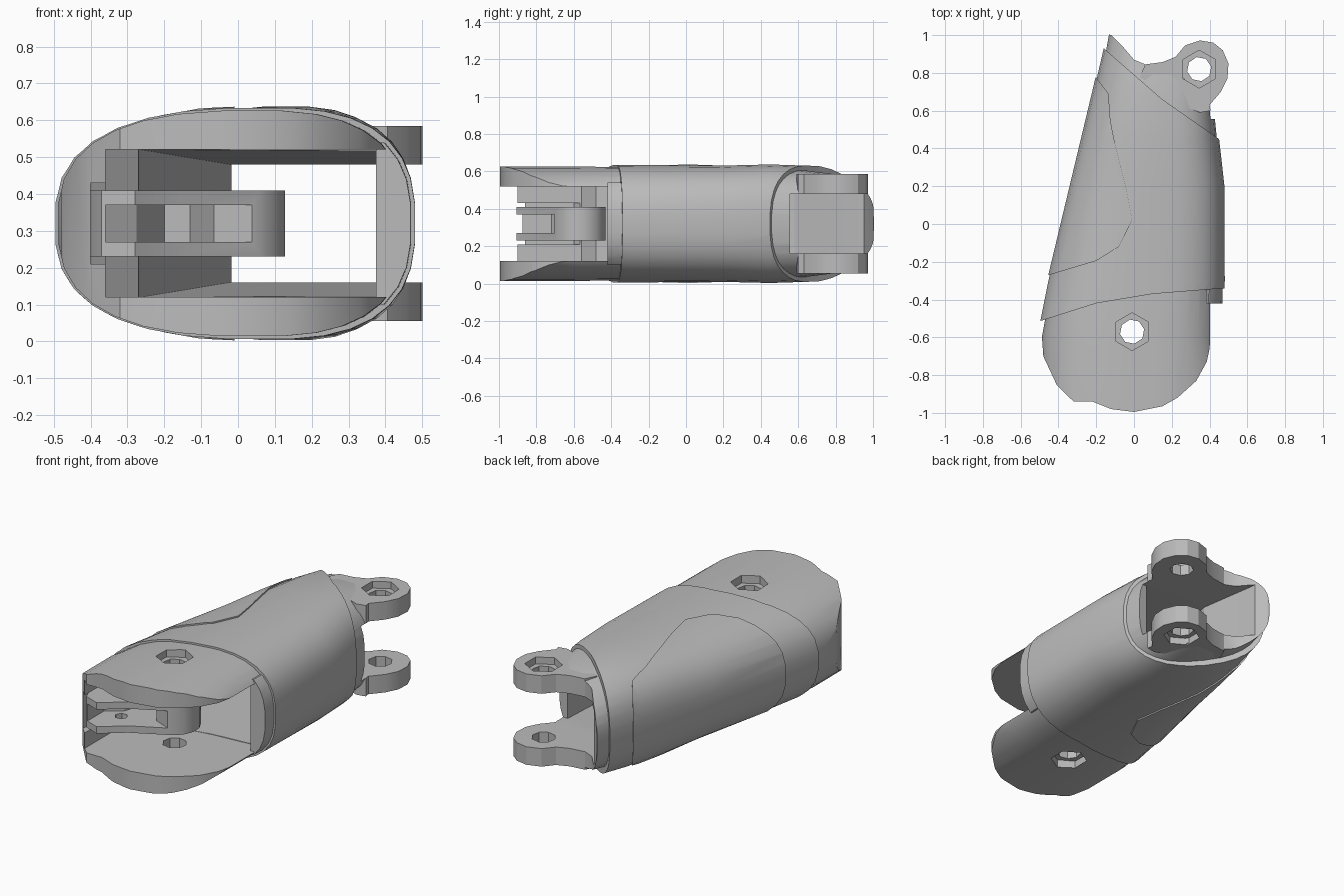
import bpy, bmesh, math

cube = bpy.data.objects.get("Cube")
if cube:
    bpy.data.objects.remove(cube, do_unlink=True)

MID = 0.32  # height of the mirror plane

grey = bpy.data.materials.new("plain grey")
grey.use_nodes = True
grey.diffuse_color = (0.5, 0.5, 0.5, 1)
grey.node_tree.nodes["Principled BSDF"].inputs["Base Color"].default_value = (0.5, 0.5, 0.5, 1)


def new_object(name, bm):
    bmesh.ops.recalc_face_normals(bm, faces=bm.faces)
    mesh = bpy.data.meshes.new(name)
    bm.to_mesh(mesh)
    bm.free()
    mesh.materials.append(grey)
    ob = bpy.data.objects.new(name, mesh)
    bpy.context.collection.objects.link(ob)
    return ob


def prism(name, outline, z0, z1, taper=0.0):
    """Extrude a plan outline; taper closes floor and ceiling together along y."""
    bm = bmesh.new()
    low = [bm.verts.new((x, y, z0 + taper * y)) for x, y in outline]
    high = [bm.verts.new((x, y, z1 - taper * y)) for x, y in outline]
    bm.faces.new(low)
    bm.faces.new(high)
    for i in range(len(low)):
        j = (i + 1) % len(low)
        bm.faces.new((low[i], low[j], high[j], high[i]))
    return new_object(name, bm)


def ring(cx, cy, r, n, start=0.0):
    return [(cx + r * math.cos(start + math.tau * i / n),
             cy + r * math.sin(start + math.tau * i / n)) for i in range(n)]


def loft(name, stations, grow=0.0, sides=32, power=2.65, peak=0.57):
    """Skin rounded sections, fullest right of centre; a station is y, left, right, half height."""
    bm = bmesh.new()
    loops = []
    for y, left, right, h in stations:
        crest = left + (right - left) * peak
        loop = []
        for i in range(sides):
            a = math.tau * (i + 0.5) / sides
            c, s = math.cos(a), math.sin(a)
            x = math.copysign(abs(c) ** (2 / power), c)
            z = math.copysign(abs(s) ** (2 / power), s)
            half = (right - crest if c > 0 else crest - left) + grow
            loop.append(bm.verts.new((crest + x * half, y, MID + z * (h + grow))))
        loops.append(loop)
    for a, b in zip(loops, loops[1:]):
        for i in range(sides):
            j = (i + 1) % sides
            bm.faces.new((a[i], a[j], b[j], b[i]))
    bm.faces.new(loops[0])
    bm.faces.new(loops[-1])
    return new_object(name, bm)


def combine(ob, operation, *others):
    for other in others:
        mod = ob.modifiers.new("cut", "BOOLEAN")
        mod.operation = operation
        mod.solver = "EXACT"
        mod.object = other
        bpy.context.view_layer.objects.active = ob
        bpy.ops.object.modifier_apply(modifier=mod.name)
        bpy.data.objects.remove(other, do_unlink=True)


def finish(ob):
    bpy.ops.object.select_all(action="DESELECT")
    ob.select_set(True)
    bpy.context.view_layer.objects.active = ob
    bpy.ops.object.shade_smooth_by_angle(angle=math.radians(28))


def bolt_cutters(x, y, low, high, depth):
    """Through hole with a hexagonal recess at both outer ends."""
    hexagon = ring(x, y, 0.1, 6, math.pi / 6)
    return (prism("hole", ring(x, y, 0.065, 8, 0.2), -0.5, 1.2),
            prism("recess", hexagon, high - depth, 1.2),
            prism("recess", hexagon, -0.5, low + depth))


BODY = [(-0.7, -0.535, 0.475, 0.315), (-0.3, -0.455, 0.482, 0.315), (0.2, -0.335, 0.48, 0.312),
        (0.45, -0.275, 0.452, 0.318), (0.7, -0.215, 0.415, 0.31), (1.02, -0.14, 0.36, 0.27)]


def tunnel():
    """Hollow that narrows through the sleeve, then opens out between the rear lugs."""
    return (prism("front_hollow", [(0.375, -0.7), (0.375, 0.58), (-0.018, 0.58), (-0.27, -0.46),
                                   (-0.34, -0.7)], 0.137, 0.503, 0.04),
            prism("rear_hollow", [(0.375, 0.555), (0.7, 0.567), (0.7, 1.2), (-0.09, 1.2),
                                  (-0.07, 0.92), (-0.016, 0.57)], 0.16, 0.48))


# Main sleeve, trimmed by the front seam and the slanted rear rim
sleeve = loft("sleeve", BODY)
combine(sleeve, "INTERSECT", prism("trim", [
    (-0.8, -0.57), (-0.5, -0.515), (-0.2, -0.42), (0.1, -0.37), (0.48, -0.34), (0.8, -0.33),
    (0.8, 0.18), (0.45, 0.45), (0.15, 0.66), (-0.16, 0.93), (-0.6, 1.3)], -0.5, 1.2))
combine(sleeve, "DIFFERENCE", *tunnel())
finish(sleeve)

# Raised panel wrapping the left-hand edge of the plan
panel = loft("side_panel", BODY, grow=0.008)
combine(panel, "INTERSECT", prism("trim", [
    (-0.8, -0.36), (-0.45, -0.27), (-0.2, -0.195), (-0.08, -0.12), (-0.01, 0.02), (-0.04, 0.18),
    (-0.1, 0.42), (-0.125, 0.55), (-0.135, 0.69), (-0.2, 0.775), (-0.6, 0.9)], -0.5, 1.2))
combine(panel, "DIFFERENCE", *tunnel())
finish(panel)

# Front clevis: rounded plan, open to the front and one side
clevis = loft("front_clevis", [(-1.1, -0.49, 0.455, 0.307), (-0.6, -0.49, 0.46, 0.307),
                               (-0.33, -0.44, 0.46, 0.304)])
combine(clevis, "INTERSECT", prism("trim", [
    (-0.6, -0.52), (-0.49, -0.56), (-0.48, -0.7), (-0.41, -0.85), (-0.32, -0.94), (-0.22, -0.94),
    (-0.12, -0.98), (0.0, -0.995), (0.15, -0.965), (0.23, -0.92), (0.33, -0.83), (0.385, -0.73),
    (0.4, -0.66), (0.41, -0.5), (0.42, -0.35), (0.0, -0.34), (-0.6, -0.45)], -0.5, 1.2))
combine(clevis, "DIFFERENCE",
        prism("slot", [(-0.36, -1.2), (-0.36, -0.56), (-0.27, -0.48), (-0.23, -0.2),
                       (0.8, -0.2), (0.8, -1.2)], 0.12, 0.52),
        prism("wall_notch", [(-0.3, -1.2), (-0.4, -1.2), (-0.4, -0.6), (-0.3, -0.52)], 0.21, 0.43),
        *bolt_cutters(-0.01, -0.57, 0.01, 0.63, 0.05))
finish(clevis)

# Liner rim of the sleeve, closing the side of the clevis slot
rim = loft("slot_rim", BODY, grow=-0.01)
combine(rim, "INTERSECT", prism("trim", [
    (0.375, -0.42), (0.6, -0.42), (0.6, -0.3), (0.375, -0.3)], 0.1, 0.54))
finish(rim)

# Hinge tongue: rounded arm with a slotted middle and a pin hole
arc = [(0.14 * math.cos(a) - 0.01, 0.14 * math.sin(a) - 0.57)
       for a in [math.radians(-60 + 25 * i) for i in range(7)]]
tongue = prism("hinge_tongue", [(-0.42, -0.74), (-0.37, -0.87), (-0.28, -0.905), (-0.15, -0.8)]
               + arc + [(-0.24, -0.43), (-0.42, -0.43)], 0.23, 0.41)
combine(tongue, "DIFFERENCE",
        prism("slot", [(-0.36, -1.0), (-0.36, -0.72), (-0.275, -0.66), (-0.2, -0.48),
                       (-0.13, -0.48), (-0.065, -0.66), (0.055, -0.71), (0.055, -1.0)], 0.27, 0.37),
        prism("hole", ring(-0.01, -0.57, 0.068, 8, 0.2), 0, 1),
        prism("hole", ring(-0.25, -0.72, 0.035, 6), 0, 1))
finish(tongue)

# Rear collar emerging from the slanted rim
collar = loft("rear_collar", [(0.2, -0.32, 0.465, 0.295), (0.6, -0.225, 0.425, 0.29),
                              (0.8, -0.17, 0.4, 0.265), (1.05, -0.125, 0.37, 0.22)])
combine(collar, "INTERSECT", prism("trim", [
    (-0.6, 1.15), (-0.4, 0.9), (0.2, 0.5), (0.7, 0.15), (0.7, 0.6), (0.41, 0.6), (0.38, 0.64),
    (0.28, 0.75), (0.2, 0.86), (0.06, 0.845), (0.0, 0.87), (-0.06, 0.94), (-0.12, 1.0)], -0.5, 1.2))
combine(collar, "DIFFERENCE", *tunnel())
finish(collar)

# Pair of rear lugs with bolt recesses
LUG = [(0.03, 0.78), (0.22, 0.64), (0.35, 0.59), (0.405, 0.6), (0.4, 0.63), (0.46, 0.7),
       (0.495, 0.77), (0.5, 0.85), (0.47, 0.92), (0.42, 0.96), (0.35, 0.972), (0.27, 0.945),
       (0.22, 0.885), (0.15, 0.857), (0.06, 0.845)]
for name, z0, z1 in (("upper_rear_lug", 0.48, 0.585), ("lower_rear_lug", 0.055, 0.16)):
    lug = prism(name, LUG, z0, z1)
    combine(lug, "DIFFERENCE", *bolt_cutters(0.345, 0.82, 0.055, 0.585, 0.04))
    finish(lug)
